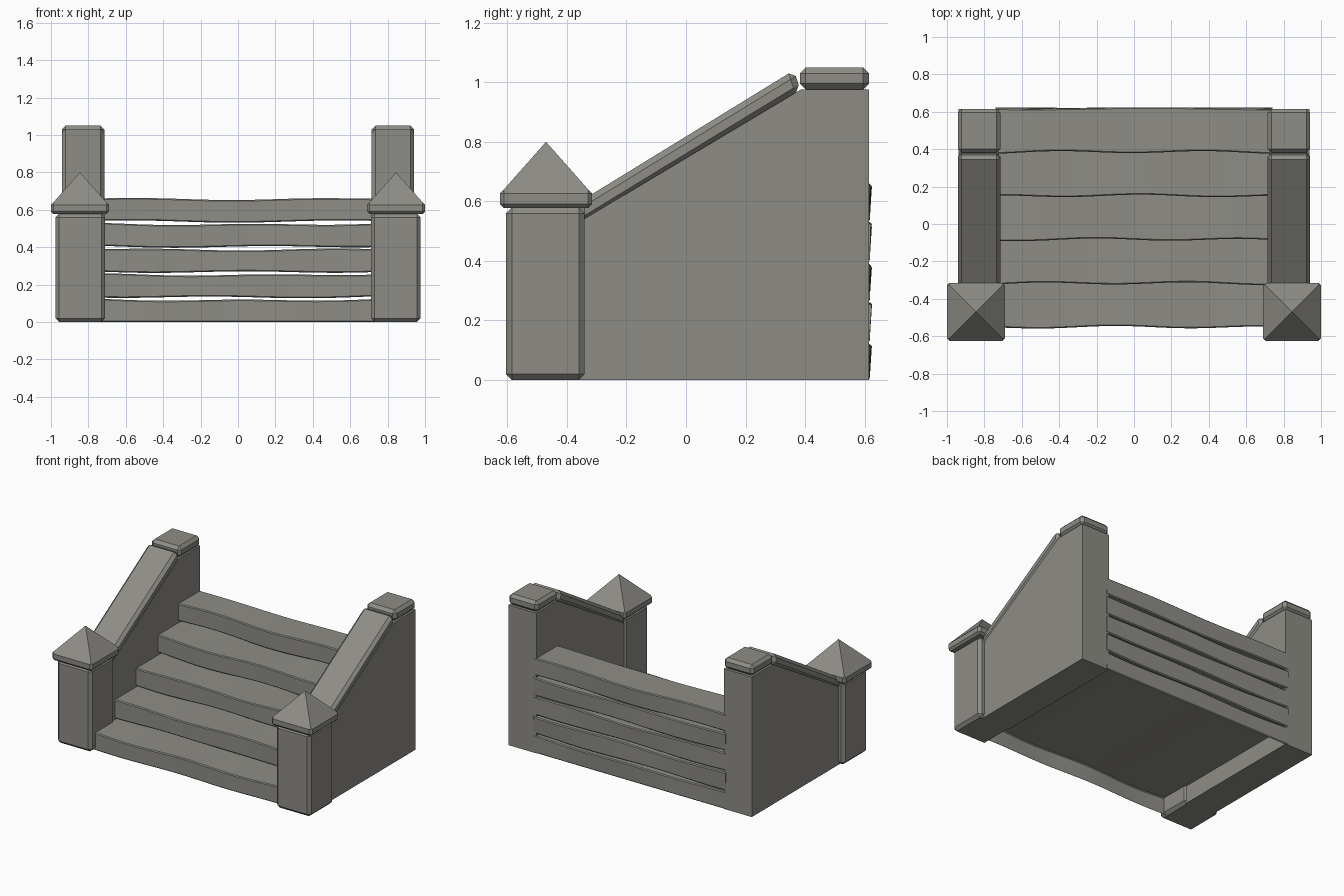
import bpy, bmesh, math, random
from mathutils import Matrix, Vector

random.seed(4)
cube = bpy.data.objects.get("Cube")
if cube:
    bpy.data.objects.remove(cube, do_unlink=True)

stone = bpy.data.materials.new("weathered grey stone")
stone.use_nodes = True
stone.diffuse_color = (0.27, 0.265, 0.24, 1)
stone.node_tree.nodes["Principled BSDF"].inputs["Base Color"].default_value = stone.diffuse_color


def finish(bm, name, smooth=False):
    bmesh.ops.recalc_face_normals(bm, faces=bm.faces)
    mesh = bpy.data.meshes.new(name)
    bm.to_mesh(mesh)
    bm.free()
    mesh.materials.append(stone)
    obj = bpy.data.objects.new(name, mesh)
    bpy.context.collection.objects.link(obj)
    if smooth:
        bpy.ops.object.select_all(action='DESELECT')
        obj.select_set(True)
        bpy.context.view_layer.objects.active = obj
        bpy.ops.object.shade_smooth_by_angle(angle=math.radians(30))
    return obj


def box_mesh(low, high):
    low, high = Vector(low), Vector(high)
    bm = bmesh.new()
    bmesh.ops.create_cube(bm, size=1, matrix=Matrix.Translation((low + high) / 2)
                          @ Matrix.Diagonal((*(high - low), 1)))
    return bm


def bevelled_box(name, low, high, bevel):
    bm = box_mesh(low, high)
    bmesh.ops.bevel(bm, geom=bm.edges[:], offset=bevel, segments=1, affect='EDGES')
    return finish(bm, name)


def prism(name, profile, x0, x1, bevel=0):
    """Extrude a side profile of (y, z) points across x."""
    bm = bmesh.new()
    face = bm.faces.new([bm.verts.new((x0, y, z)) for y, z in profile])
    new = bmesh.ops.extrude_face_region(bm, geom=[face])["geom"]
    bmesh.ops.translate(bm, vec=(x1 - x0, 0, 0),
                        verts=[v for v in new if isinstance(v, bmesh.types.BMVert)])
    if bevel:
        bmesh.ops.bevel(bm, geom=bm.edges[:], offset=bevel, segments=1, affect='EDGES')
    return finish(bm, name)


def worn_step(name, front, bottom, top, hollow):
    """Full-depth slab whose long edges are gently worn and wavy."""
    back = 0.617
    bm = box_mesh((-0.74, front, bottom), (0.74, back, top))
    long_edges = [e for e in bm.edges if abs(e.verts[0].co.x - e.verts[1].co.x) > 1]
    bmesh.ops.bevel(bm, geom=long_edges, offset=0.006, segments=1, affect='EDGES')
    long_edges = [e for e in bm.edges if abs(e.verts[0].co.x - e.verts[1].co.x) > 1]
    bmesh.ops.subdivide_edges(bm, edges=long_edges, cuts=28)
    if hollow:
        under = [f for f in bm.faces if f.calc_center_median().z < bottom + 0.001]
        bmesh.ops.delete(bm, geom=under, context='FACES')
    phase = [random.uniform(0, 6) for _ in range(4)]
    for v in bm.verts:
        x = v.co.x
        bow = 1 - (x / 0.74) ** 2
        if v.co.z > (bottom + top) / 2:
            v.co.z += 0.004 * math.sin(7 * x + phase[0]) - 0.006 * bow
        elif not hollow:
            v.co.z += 0.005 * math.sin(6 * x + phase[1]) - 0.004 * bow
        if v.co.y < front + 0.05:
            v.co.y += 0.006 * math.sin(8 * x + phase[2]) + 0.004 * bow
        elif v.co.z > (bottom + top) / 2:
            v.co.y += 0.003 + 0.004 * math.sin(5 * x + phase[3])
    return finish(bm, name, smooth=True)


# Five stacked slabs with narrow gaps between them
for i in range(5):
    worn_step(f"step_{i + 1}", -0.555 + 0.234 * i, 0.135 * i, 0.122 + 0.135 * i, i == 0)

# Matching side walls, rails and posts
for side, sign in (("left", 1), ("right", -1)):
    parts = [
        prism(f"{side}_side_wall", [(-0.36, 0), (0.615, 0), (0.615, 0.975),
                                    (0.385, 0.975), (-0.36, 0.53)], 0.722, 0.937),
        prism(f"{side}_sloped_rail", [(-0.36, 0.517), (0.385, 0.972),
                                      (0.362, 1.04), (-0.36, 0.597)], 0.715, 0.942, 0.02),
        bevelled_box(f"{side}_rear_cap", (0.715, 0.382, 0.975), (0.942, 0.615, 1.05), 0.02),
        bevelled_box(f"{side}_front_post", (0.711, -0.605, 0), (0.976, -0.34, 0.58), 0.02),
        bevelled_box(f"{side}_post_cap_slab", (0.69, -0.625, 0.577), (1.0, -0.315, 0.64), 0.014),
    ]
    # Pyramid finial on the post cap
    bm = bmesh.new()
    bmesh.ops.create_cone(bm, cap_ends=True, segments=4, radius1=0.146 * math.sqrt(2), radius2=0,
                          depth=0.165, matrix=Matrix.Translation((0.845, -0.47, 0.7175))
                          @ Matrix.Rotation(math.pi / 4, 4, 'Z'))
    parts.append(finish(bm, f"{side}_post_pyramid"))
    # Mirror the parts to the other side
    if sign < 0:
        for obj in parts:
            obj.data.transform(Matrix.Scale(-1, 4, (1, 0, 0)))
            obj.data.flip_normals()
